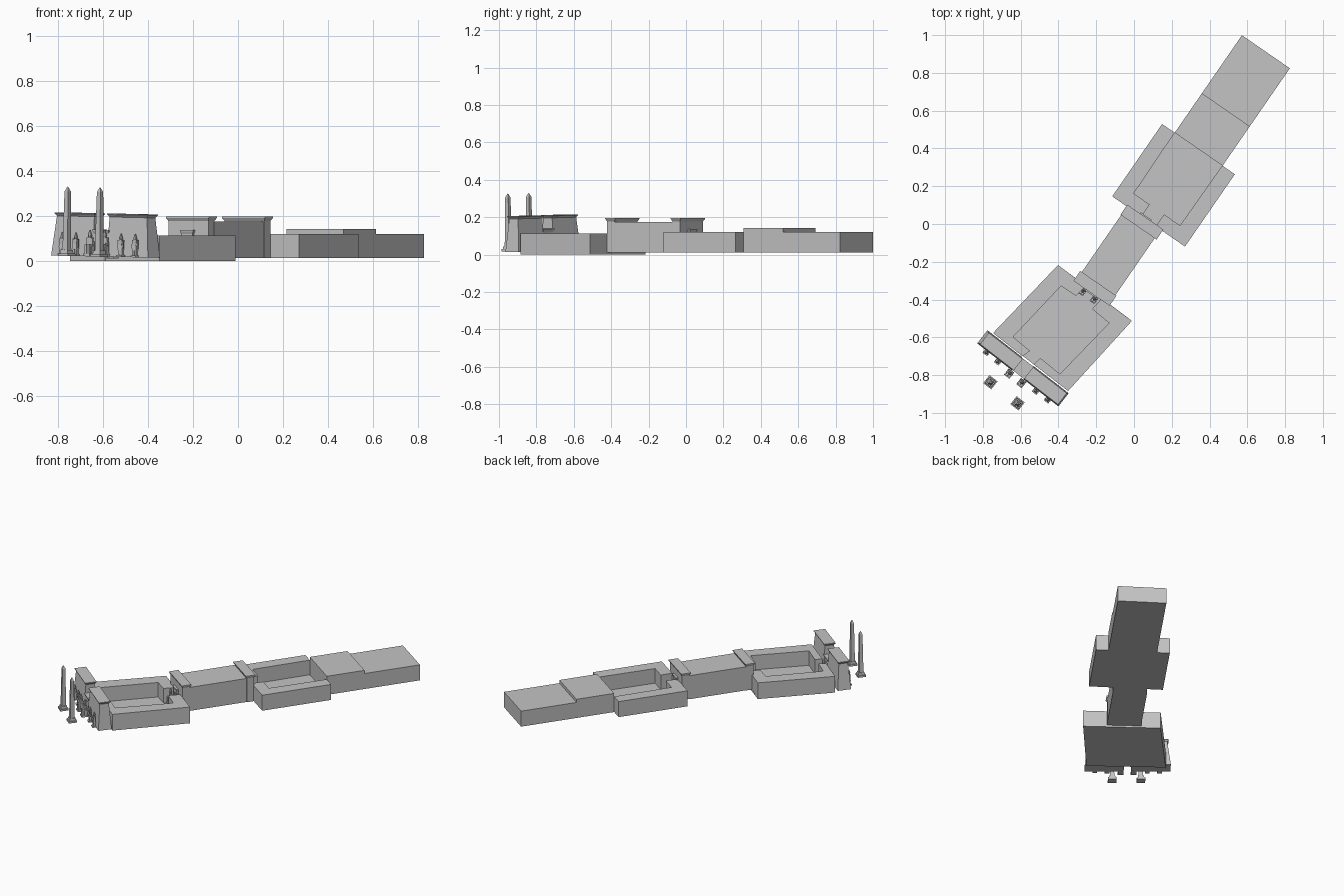
import bpy, bmesh, math
from mathutils import Matrix, Vector

cube = bpy.data.objects.get("Cube")
if cube:
    bpy.data.objects.remove(cube, do_unlink=True)

stone = bpy.data.materials.new("grey_stone")
stone.use_nodes = True
GREY = (0.55, 0.55, 0.55, 1)
stone.diffuse_color = GREY
stone.node_tree.nodes["Principled BSDF"].inputs["Base Color"].default_value = GREY

# Frames: temple axis, and the slightly skewed and tilted entrance
WORLD = Matrix()
AXIS = Matrix.Rotation(math.radians(-34.6), 4, 'Z')
GATE = (Matrix.Translation((-0.588, -0.764, 0.02))
        @ Matrix.Rotation(math.radians(-37.8), 4, 'Z')
        @ Matrix.Rotation(0.018, 4, 'Y'))


def loft(bm, low, high, z0, z1):
    """Closed solid between two outlines with equal point counts."""
    a = [bm.verts.new((x, y, z0)) for x, y in low]
    b = [bm.verts.new((x, y, z1)) for x, y in high]
    bm.faces.new(a[::-1])
    bm.faces.new(b)
    for i in range(len(a)):
        j = (i + 1) % len(a)
        bm.faces.new((a[i], a[j], b[j], b[i]))


def rect(x0, x1, y0, y1):
    return [(x0, y0), (x1, y0), (x1, y1), (x0, y1)]


def grow(r, d):
    (x0, y0), (x1, y1) = r[0], r[2]
    return rect(x0 - d, x1 + d, y0 - d, y1 + d)


def oct_ring(x, y, r):
    return [(x + r * math.cos(k * math.pi / 4), y + r * math.sin(k * math.pi / 4))
            for k in range(8)]


def box(bm, x0, x1, y0, y1, z0, z1, taper=0.0):
    r = rect(x0, x1, y0, y1)
    loft(bm, r, grow(r, -taper), z0, z1)


def finish(name, bm, frame):
    bmesh.ops.recalc_face_normals(bm, faces=bm.faces)
    bm.transform(frame)
    mesh = bpy.data.meshes.new(name)
    bm.to_mesh(mesh)
    bm.free()
    mesh.materials.append(stone)
    ob = bpy.data.objects.new(name, mesh)
    bpy.context.collection.objects.link(ob)
    return ob


def prism(name, frame, outline, z0, z1):
    bm = bmesh.new()
    loft(bm, outline, outline, z0, z1)
    finish(name, bm, frame)


def cornice(bm, r, z0, z1, flare):
    """Flaring lip closed by a thin flat slab."""
    lip = z1 - (z1 - z0) * 0.3
    loft(bm, r, grow(r, flare), z0, lip)
    loft(bm, grow(r, flare), grow(r, flare), lip, z1)


def doorway(bm, x, y0, y1, half, z0, top):
    """Two jambs, a lintel and a small cornice."""
    for s in (-1, 1):
        a, b = sorted((x + s * half, x + s * half * 0.55))
        box(bm, a, b, y0, y1, z0, top - 0.035)
    box(bm, x - half, x + half, y0, y1, top - 0.035, top - 0.018)
    cornice(bm, rect(x - half, x + half, y0, y1), top - 0.018, top, 0.005)


# Rear halls: raised hall and low sanctuary
HALL_L, HALL_R = -0.097, 0.211
prism("raised_hall", AXIS, rect(HALL_L, HALL_R, 0.52, 0.774), 0.012, 0.142)
prism("rear_sanctuary", AXIS, rect(HALL_L, HALL_R, 0.774, 1.147), 0.012, 0.12)

# Second court: thick walls with a mirrored outline around the passage
MID = 0.056
half = [(-0.234, 0.055), (-0.046, 0.055), (-0.046, 0.132),
        (-0.149, 0.132), (-0.153, 0.52), (-0.234, 0.52)]
for side, s in (("right", 1), ("left", -1)):
    outline = [(MID + s * x, y) for x, y in half]
    prism("second_court_wall_" + side, AXIS, outline, 0.012, 0.12)
prism("second_court_floor", AXIS, rect(-0.178, 0.29, 0.055, 0.52), 0.012, 0.018)

# Covered colonnade joining the two courts
prism("colonnade", AXIS, rect(-0.083, 0.133, -0.378, 0.01), 0.012, 0.176)


def portal(name, y0, y1, x, door_y):
    bm = bmesh.new()
    r = rect(x - 0.108, x + 0.108, y0 + 0.008, y1 - 0.008)
    loft(bm, r, r, 0.012, 0.178)
    cornice(bm, r, 0.178, 0.197, 0.008)
    doorway(bm, x, door_y - 0.006, door_y + 0.006, 0.03, 0.015, 0.137)
    finish(name, bm, AXIS)


portal("front_portal", -0.43, -0.366, 0.023, -0.426)
portal("rear_portal", 0.0, 0.064, 0.029, 0.06)

# First court: skewed walls in two halves
right_half = [(-0.746, -0.577), (-0.59, -0.70), (-0.55, -0.672), (-0.64, -0.598),
              (-0.386, -0.328), (-0.307, -0.381), (-0.255, -0.329), (-0.402, -0.217)]
left_half = [(-0.349, -0.884), (-0.011, -0.513), (-0.17, -0.394), (-0.222, -0.45),
             (-0.132, -0.524), (-0.392, -0.794), (-0.497, -0.709), (-0.53, -0.744)]
prism("first_court_wall_right", WORLD, right_half, 0.003, 0.113)
prism("first_court_wall_left", WORLD, left_half, 0.003, 0.113)
floor = [right_half[0], left_half[0], left_half[1], right_half[-1]]
prism("first_court_floor", WORLD, floor, 0.0, 0.012)

# Entrance towers with battered walls and flaring cornices
for side, s in (("right", -1), ("left", 1)):
    bm = bmesh.new()
    base = rect(*sorted((s * 0.038, s * 0.272)), -0.044, 0.044)
    top = rect(*sorted((s * 0.043, s * 0.253)), -0.03, 0.03)
    loft(bm, base, top, 0, 0.176)
    cornice(bm, top, 0.176, 0.191, 0.008)
    finish("entrance_tower_" + side, bm, GATE)

bm = bmesh.new()
doorway(bm, 0, -0.036, 0.036, 0.042, 0, 0.118)
finish("entrance_gate", bm, GATE)


def head(bm, y, z, s):
    """Face, head-cloth and tall crown."""
    loft(bm, oct_ring(0, y, 0.006 * s), oct_ring(0, y, 0.0085 * s), z, z + 0.008 * s)
    loft(bm, oct_ring(0, y, 0.0085 * s), oct_ring(0, y, 0.006 * s),
         z + 0.008 * s, z + 0.016 * s)
    loft(bm, oct_ring(0, y, 0.006 * s), oct_ring(0, y, 0.0025 * s),
         z + 0.016 * s, z + 0.028 * s)


def standing(name, frame):
    bm = bmesh.new()
    box(bm, -0.015, 0.015, -0.014, 0.014, 0, 0.008)
    for s in (-1, 1):
        box(bm, s * 0.006 - 0.005, s * 0.006 + 0.005, -0.006, 0.006, 0.008, 0.04)
        box(bm, s * 0.0125 - 0.003, s * 0.0125 + 0.003, -0.004, 0.004, 0.038, 0.074)
    box(bm, -0.012, 0.012, -0.008, 0.008, 0.03, 0.052, 0.002)
    loft(bm, rect(-0.008, 0.008, -0.006, 0.006), rect(-0.013, 0.013, -0.007, 0.007),
         0.052, 0.076)
    head(bm, 0, 0.076, 1.0)
    finish(name, bm, frame)


def seated(name, frame):
    bm = bmesh.new()
    box(bm, -0.018, 0.018, -0.022, 0.02, 0, 0.012)
    box(bm, -0.016, 0.016, -0.004, 0.018, 0.012, 0.046)
    box(bm, -0.014, 0.014, 0.012, 0.018, 0.046, 0.066)
    for s in (-1, 1):
        box(bm, s * 0.007 - 0.006, s * 0.007 + 0.006, -0.018, -0.007, 0.012, 0.046)
        box(bm, s * 0.007 - 0.006, s * 0.007 + 0.006, -0.018, 0.008, 0.042, 0.053)
        box(bm, s * 0.015 - 0.003, s * 0.015 + 0.003, -0.002, 0.008, 0.05, 0.08)
    loft(bm, rect(-0.01, 0.01, -0.002, 0.012), rect(-0.015, 0.015, -0.002, 0.012),
         0.05, 0.084)
    head(bm, 0.004, 0.084, 1.2)
    finish(name, bm, frame)


def obelisk(name, frame):
    bm = bmesh.new()
    box(bm, -0.027, 0.027, -0.027, 0.027, 0, 0.012)
    box(bm, -0.021, 0.021, -0.021, 0.021, 0.012, 0.028, 0.002)
    box(bm, -0.014, 0.014, -0.014, 0.014, 0.028, 0.288, 0.004)
    box(bm, -0.01, 0.01, -0.01, 0.01, 0.288, 0.308, 0.009)
    finish(name, bm, frame)


# Statues and obelisks mirrored in front of the entrance
for side, s in (("right", -1), ("left", 1)):
    def place(x, y):
        return GATE @ Matrix.Translation((s * x, y, 0))
    standing("outer_statue_" + side, place(0.205, -0.052))
    standing("inner_statue_" + side, place(0.127, -0.054))
    seated("seated_statue_" + side, place(0.041, -0.066))
    obelisk("obelisk_" + side, place(0.091, -0.164))
    court = AXIS @ Matrix.Translation((0.016 + s * 0.037, -0.45, 0.012))
    seated("court_statue_" + side, court @ Matrix.Scale(0.85, 4))
